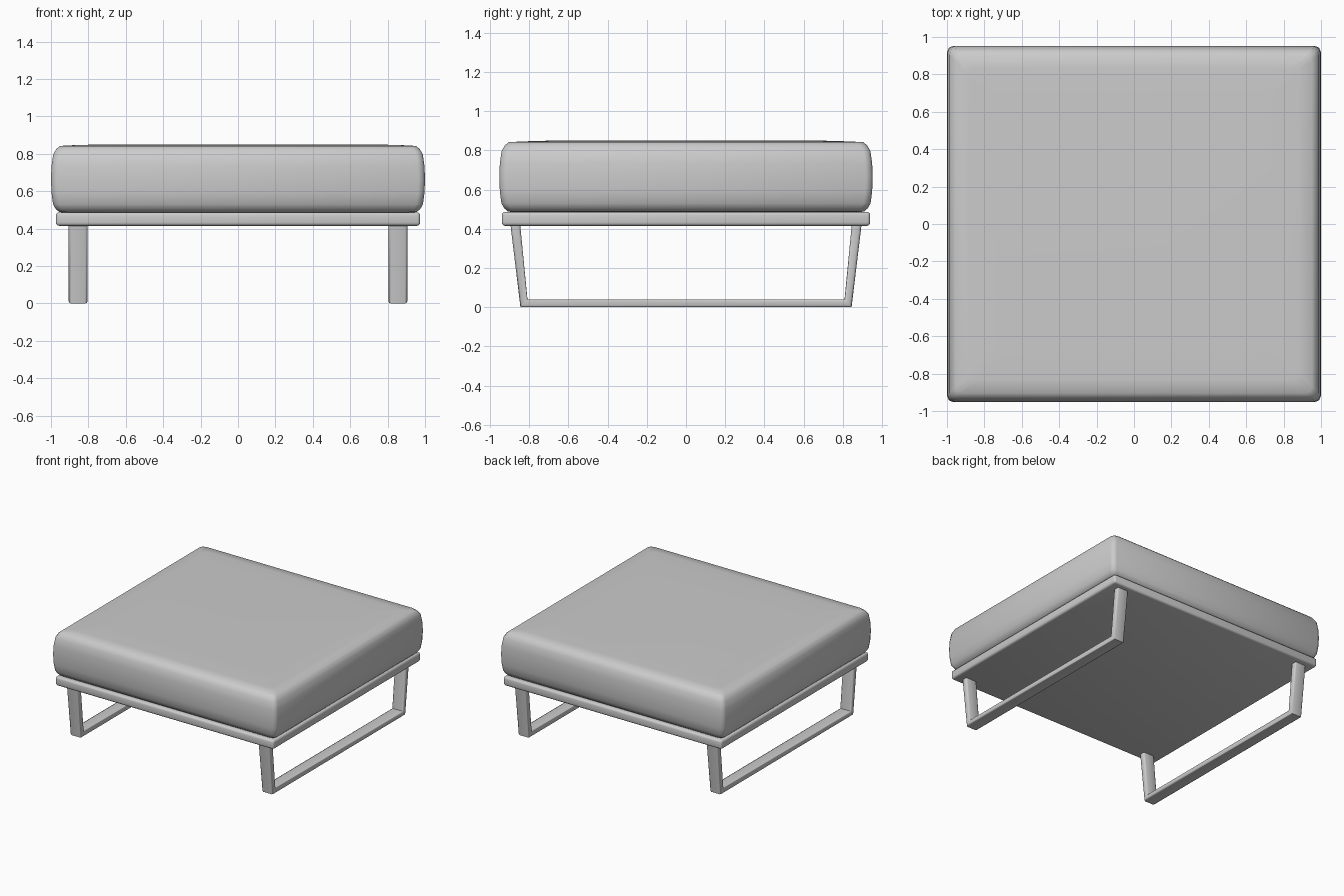
import bpy, bmesh

if "Cube" in bpy.data.objects:
    bpy.data.objects.remove(bpy.data.objects["Cube"])


def finish(name, bm, angle):
    bmesh.ops.recalc_face_normals(bm, faces=bm.faces)
    mesh = bpy.data.meshes.new(name)
    bm.to_mesh(mesh)
    bm.free()
    obj = bpy.data.objects.new(name, mesh)
    bpy.context.collection.objects.link(obj)
    bpy.ops.object.select_all(action='DESELECT')
    obj.select_set(True)
    bpy.context.view_layer.objects.active = obj
    bpy.ops.object.shade_smooth_by_angle(angle=angle)
    return obj


def loft(name, rings, angle):
    """Skin a stack of equal-length point rings and cap both ends."""
    bm = bmesh.new()
    loops = [[bm.verts.new(p) for p in ring] for ring in rings]
    n = len(loops[0])
    for a, b in zip(loops, loops[1:]):
        for i in range(n):
            j = (i + 1) % n
            bm.faces.new((a[i], a[j], b[j], b[i]))
    bm.faces.new(loops[0])
    bm.faces.new(loops[-1])
    return finish(name, bm, angle)


def clipped_rect(hx, hy, cx, cy):
    """Rectangle outline with lightly rounded corners."""
    k = 0.3
    quarter = [(hx, hy - cy), (hx - k * cx, hy - k * cy), (hx - cx, hy)]
    pts = quarter + [(-x, y) for x, y in reversed(quarter)]
    return pts + [(-x, -y) for x, y in pts]


# Cushion: bulging sides and a slightly crowned top (inset from the widest ring, height)
profile = [(0.09, 0.484), (0.045, 0.488), (0.025, 0.505), (0.011, 0.53), (0.003, 0.59),
           (0.0, 0.665), (0.003, 0.735), (0.012, 0.797), (0.028, 0.825),
           (0.048, 0.842), (0.12, 0.846), (0.26, 0.85)]
loft("cushion", [[(x, y, z) for x, y in clipped_rect(1.0 - d, 0.953 - d, 0.035, 0.035)]
                 for d, z in profile], 1.2)

# Base frame: thin slab with rounded edges
bm = bmesh.new()
bmesh.ops.create_cube(bm, size=1)
bmesh.ops.scale(bm, vec=(1.948, 1.88, 0.072), verts=bm.verts)
bmesh.ops.translate(bm, vec=(0, 0, 0.451), verts=bm.verts)
bmesh.ops.bevel(bm, geom=bm.edges[:], offset=0.017, segments=3, profile=0.5, affect='EDGES')
finish("base_frame", bm, 0.7)

# Sled legs: flat bar swept along a U path, (outer, inner) points in y-z
half = [((0.897, 0.43), (0.847, 0.43)), ((0.845, 0.0), (0.809, 0.04))]
path = half + [((-o[0], o[1]), (-i[0], i[1])) for o, i in reversed(half)]
section = [(x / 0.1, t + 0.5) for x, t in clipped_rect(0.05, 0.5, 0.012, 0.25)]
for side, name in ((-1, "left_leg"), (1, "right_leg")):
    rings = [[(side * 0.855 + x * 0.1, o[0] + (i[0] - o[0]) * t, o[1] + (i[1] - o[1]) * t)
              for x, t in section] for o, i in path]
    loft(name, rings, 0.9)
